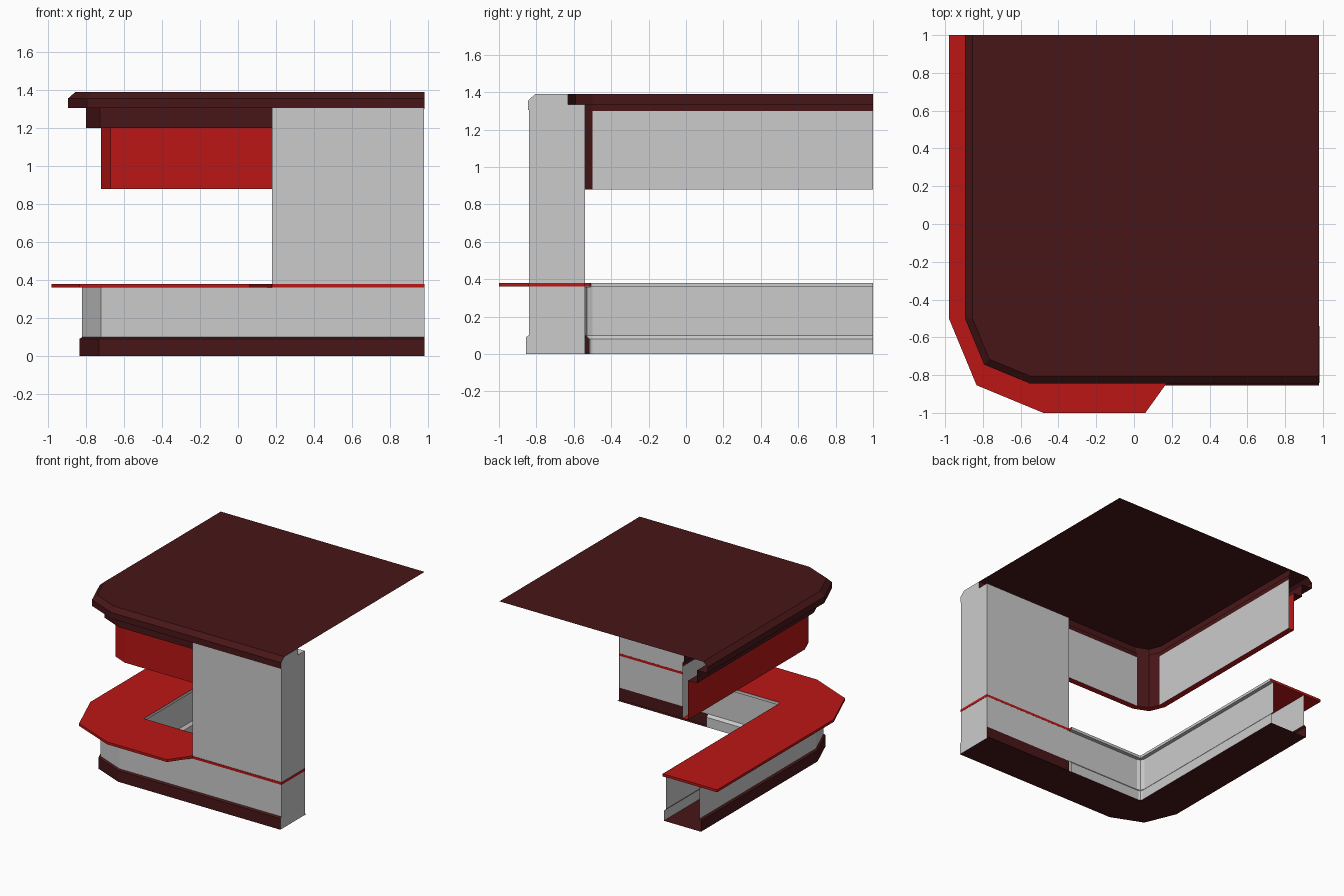
import bpy, bmesh
from math import cos, sin, pi

if "Cube" in bpy.data.objects:
    bpy.data.objects.remove(bpy.data.objects["Cube"])

def material(name, color):
    m = bpy.data.materials.new(name)
    m.diffuse_color = color
    m.use_nodes = True
    m.node_tree.nodes["Principled BSDF"].inputs["Base Color"].default_value = m.diffuse_color
    return m

RED = material("red", (0.5, 0.008, 0.008, 1))
DARK = material("dark_maroon", (0.065, 0.008, 0.009, 1))
BASE = (-0.48, -0.5)    # corner centre of the lower half
TOP = (-0.55, -0.5)     # corner centre of the canopy

def make(name, verts, faces, mat=None):
    bm = bmesh.new()
    vs = [bm.verts.new(v) for v in verts]
    for f in faces:
        bm.faces.new([vs[i] for i in f])
    bmesh.ops.recalc_face_normals(bm, faces=bm.faces[:])
    me = bpy.data.meshes.new(name)
    bm.to_mesh(me)
    bm.free()
    ob = bpy.data.objects.new(name, me)
    bpy.context.collection.objects.link(ob)
    if mat:
        me.materials.append(mat)
    return ob

def path(c, r, x_end):
    """Left side, two-facet corner, then the front side."""
    arc = [(c[0] + r * cos(a), c[1] + r * sin(a)) for a in (pi, 1.25 * pi, 1.5 * pi)]
    return [(c[0] - r, 1)] + arc + [(x_end, c[1] - r)]

def sweep(name, c, profile, x_end, mat=None, part=(0, 5)):
    """Carry an (offset, height) profile round the corner path."""
    rows = [[(x, y, z) for x, y in path(c, r, x_end)[part[0]:part[1]]] for r, z in profile]
    n = len(rows[0])
    faces = [(j * n + i, j * n + i + 1, (j + 1) * n + i + 1, (j + 1) * n + i)
             for j in range(len(rows) - 1) for i in range(n - 1)]
    return make(name, sum(rows, []), faces, mat)

def slab(name, pts, z0, z1, mat=None):
    n = len(pts)
    verts = [(x, y, z) for z in (z0, z1) for x, y in pts]
    faces = [tuple(range(n)), tuple(range(n, 2 * n))]
    faces += [(i, (i + 1) % n, (i + 1) % n + n, i + n) for i in range(n)]
    return make(name, verts, faces, mat)

def box(name, x0, x1, y0, y1, z0, z1, mat=None):
    return slab(name, [(x0, y0), (x1, y0), (x1, y1), (x0, y1)], z0, z1, mat)

X0, X1 = 0.18, 0.98     # pillar extent

# Hollow base: skirting, outer wall, inner wall
sweep("base_skirting", BASE, [(0.02, 0), (0.355, 0), (0.355, 0.09), (0.34, 0.1)], X1, DARK)
sweep("outer_wall", BASE, [(0.34, 0.1), (0.34, 0.36)], X1)
sweep("inner_wall", BASE, [(0.02, 0), (0.02, 0.08), (0.04, 0.1), (0.04, 0.358)], X0)
sweep("inner_counter_lip", BASE, [(0.04, 0.358), (0.01, 0.358), (0.01, 0.38)], X0)

# Counter with slanted front end
outer = path(BASE, 0.5, 0.06)
inner = path(BASE, 0.012, X0)
slab("counter", outer + [(0.175, -0.84)] + inner[::-1], 0.36, 0.38, RED)

# Solid pillar with its foot and band
box("pillar_foot", X0, X1 - 0.002, -0.83, -0.54, 0.002, 0.1, DARK)
box("pillar_lower", X0, X1 - 0.002, -0.83, -0.54, 0.1, 0.36)
box("pillar", X0, X1 - 0.002, -0.84, -0.54, 0.36, 1.335)
box("pillar_band", X0, X1 + 0.002, -0.843, -0.5395, 0.36, 0.38, RED)

# Grey end panel closing the front arm
end = [(-0.54, 0), (-0.855, 0), (-0.855, 0.09), (-0.84, 0.1), (-0.84, 1.305),
       (-0.845, 1.305), (-0.845, 1.355), (-0.805, 1.39), (-0.63, 1.39),
       (-0.63, 1.335), (-0.54, 1.335)]
make("end_panel", [(X1, y, z) for y, z in end], [tuple(range(len(end)))])

# Hanging fascia
sweep("fascia_front", TOP, [(0.12, 0.88), (0.17, 0.88), (0.17, 1.2)], X0, RED)
back = [(0.12, 0.88), (0.12, 1.3)]
sweep("fascia_back_left", TOP, back, X0, None, (0, 2))
sweep("fascia_back_corner", TOP, back, X0, DARK, (1, 4))
sweep("fascia_back_front", TOP, back, X0, None, (3, 5))

# Stepped cornice and roof sheet
sweep("cornice_step", TOP, [(0.17, 1.2), (0.25, 1.2), (0.25, 1.305)], X0, DARK)
sweep("roof_edge", TOP, [(0.25, 1.305), (0.345, 1.305), (0.345, 1.355), (0.305, 1.39)], X1, DARK)
sweep("cornice_back", TOP, [(0.12, 1.3), (0.12, 1.335), (0.13, 1.335), (0.13, 1.39)], X1, DARK)
roof = path(TOP, 0.305, X1) + [(X1, 1)]
make("roof_sheet", [(x, y, 1.39) for x, y in roof], [tuple(range(len(roof)))], DARK)
